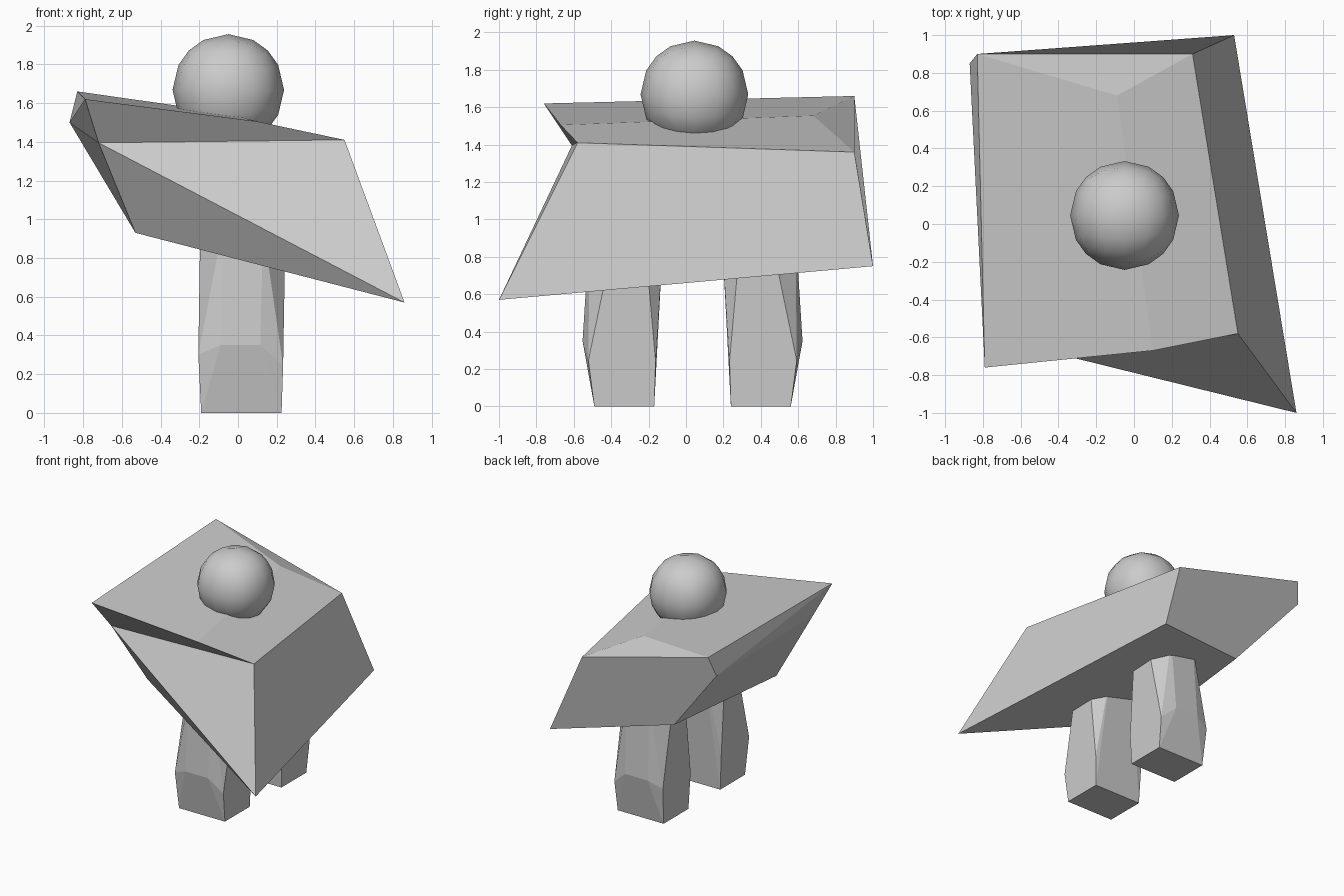
import bpy, bmesh

if "Cube" in bpy.data.objects:
    bpy.data.objects.remove(bpy.data.objects["Cube"])


def add_object(name, bm):
    bmesh.ops.recalc_face_normals(bm, faces=bm.faces[:])
    mesh = bpy.data.meshes.new(name)
    bm.to_mesh(mesh)
    bm.free()
    ob = bpy.data.objects.new(name, mesh)
    bpy.context.collection.objects.link(ob)
    return ob


# Faceted slanted body: named corners and the facets between them
corners = {
    "A": (-0.79, -0.76, 1.62), "B": (0.55, -0.58, 1.41), "C": (0.86, -1.0, 0.57),
    "D": (0.53, 1.0, 0.75), "E": (0.31, 0.90, 1.36), "F": (-0.83, 0.90, 1.66),
    "G": (-0.87, 0.85, 1.50), "H": (-0.53, -0.41, 0.93), "I": (-0.72, -0.61, 1.395),
    "J": (-0.09, 0.68, 1.555), "K": (0.10, -0.67, 1.505), "L": (-0.39, 0.71, 0.92),
}
facets = "AKJF KBEJ FJE AIBK IBC ICH FGA GIA GLHI BCDE EDLGF CHLD".split()
bm = bmesh.new()
verts = {k: bm.verts.new(co) for k, co in corners.items()}
for f in facets:
    bm.faces.new([verts[k] for k in f])
add_object("body", bm)


# Legs: square foot flaring into an eight-sided column
def square(xs, ys, z):
    return [(x, y, z) for x in xs for y in ys]


def octagon(x, y, z):
    return ([(x[i], y[j], z) for i in (0, 3) for j in (1, 2)] +
            [(x[i], y[j], z) for i in (1, 2) for j in (0, 3)])


leg_points = (square((-0.19, 0.225), (0.24, 0.56), 0)
              + square((-0.205, ), (0.233, 0.592), 0.30)
              + square((0.233, ), (0.233, 0.592), 0.245)
              + octagon((-0.205, -0.09, 0.115, 0.235), (0.225, 0.33, 0.475, 0.623), 0.35)
              + octagon((-0.195, -0.08, 0.13, 0.245), (0.19, 0.295, 0.445, 0.585), 0.95))
MID_Y = 0.035
for name, flip in (("back_leg", False), ("front_leg", True)):
    bm = bmesh.new()
    for x, y, z in leg_points:
        bm.verts.new((x, 2 * MID_Y - y if flip else y, z))
    res = bmesh.ops.convex_hull(bm, input=bm.verts[:])
    loose = [v for v in bm.verts if not v.link_faces]
    bmesh.ops.delete(bm, geom=loose, context='VERTS')
    bmesh.ops.dissolve_limit(bm, angle_limit=0.03, verts=bm.verts[:], edges=bm.edges[:])
    add_object(name, bm)

# Head: low-poly ball from a twice-subdivided cube, smooth shaded
bm = bmesh.new()
bmesh.ops.create_cube(bm, size=2)
bmesh.ops.subdivide_edges(bm, edges=bm.edges[:], cuts=3, use_grid_fill=True)
for v in bm.verts:
    v.co = v.co.normalized() * 0.288
head = add_object("head", bm)
head.location = (-0.05, 0.045, 1.668)
for p in head.data.polygons:
    p.use_smooth = True
